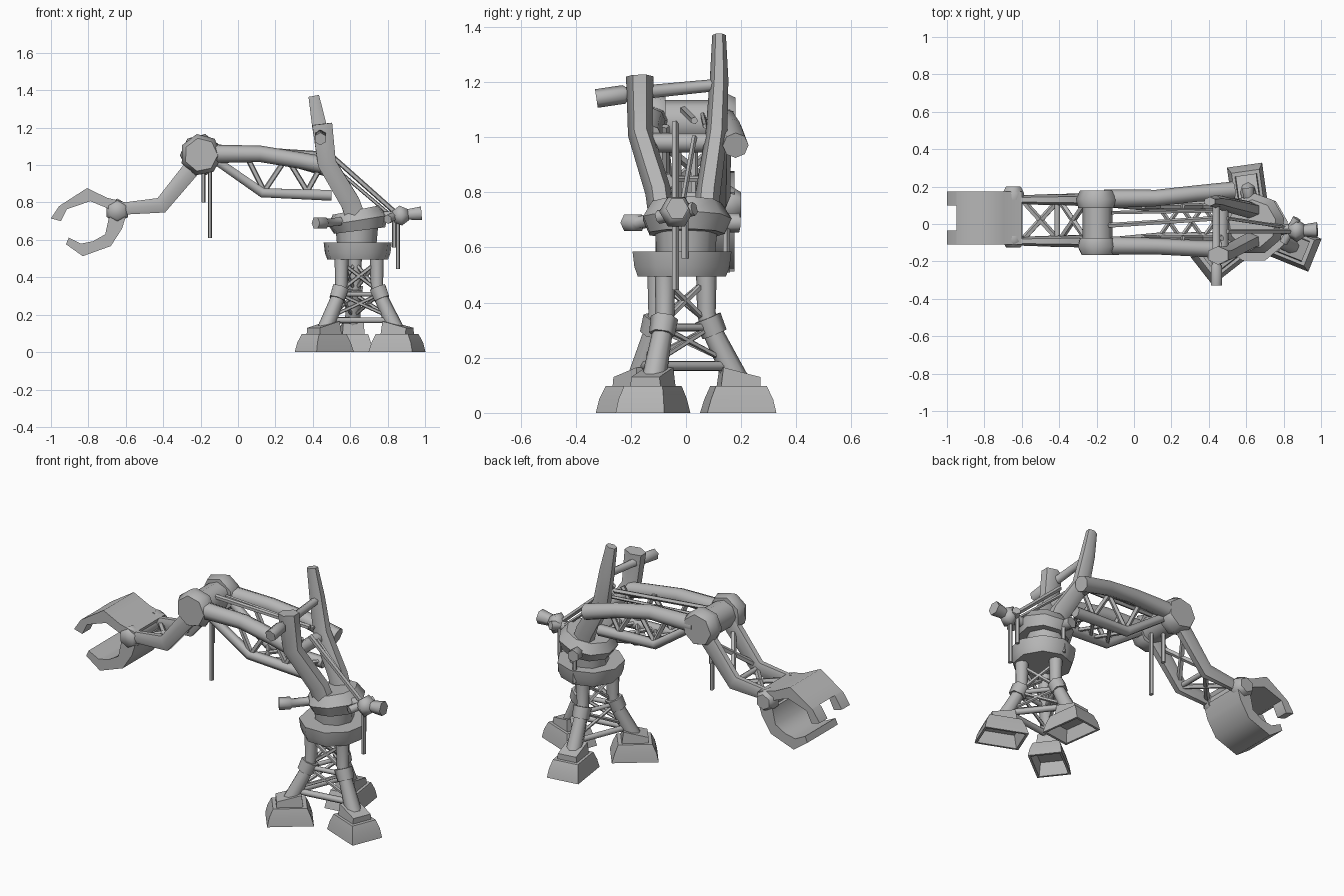
import bpy, bmesh, math
from mathutils import Vector as V

grey = bpy.data.materials.new("worn_grey")
grey.diffuse_color = (0.47, 0.47, 0.47, 1)


def loft(name, rings, angle=58):
    """Skin a list of equal-length point rings and cap both ends."""
    n = len(rings[0])
    verts = [tuple(p) for ring in rings for p in ring]
    faces = [(k * n + i, k * n + (i + 1) % n, (k + 1) * n + (i + 1) % n, (k + 1) * n + i)
             for k in range(len(rings) - 1) for i in range(n)]
    faces += [tuple(reversed(range(n))), tuple(range(len(verts) - n, len(verts)))]
    me = bpy.data.meshes.new(name)
    me.from_pydata(verts, [], faces)
    me.materials.append(grey)
    me.polygons.foreach_set("use_smooth", [True] * len(faces))
    bm = bmesh.new()
    bm.from_mesh(me)
    bmesh.ops.recalc_face_normals(bm, faces=bm.faces)
    bm.to_mesh(me)
    bm.free()
    me.set_sharp_from_angle(angle=math.radians(angle))
    ob = bpy.data.objects.new(name, me)
    bpy.context.collection.objects.link(ob)
    return ob


def tube(name, pts, r, sides=6, a=1.0, b=1.0, turn=0.0):
    """Polygonal tube along pts; r is one radius or one per point."""
    pts = [V(p) for p in pts]
    rad = r if isinstance(r, (list, tuple)) else [r] * len(pts)
    rings = []
    for k, p in enumerate(pts):
        t = V()
        if k > 0:
            t += (p - pts[k - 1]).normalized()
        if k < len(pts) - 1:
            t += (pts[k + 1] - p).normalized()
        t.normalize()
        ref = V((0, 0, 1)) if abs(t.y) > 0.8 else V((0, 1, 0))
        u = (ref - t * ref.dot(t)).normalized()
        w = t.cross(u)
        rings.append([p + u * (rad[k] * a * math.cos(2 * math.pi * i / sides + turn))
                      + w * (rad[k] * b * math.sin(2 * math.pi * i / sides + turn))
                      for i in range(sides)])
    return loft(name, rings, 62 if sides < 7 else 50)


def plate(name, profile, y0, y1):
    """Side profile (x, z) extruded across y."""
    return loft(name, [[(x, y, z) for x, z in profile] for y in (y0, y1)], 60)


CX, CY = 0.64, -0.035


def polar(deg, r, z, side=0.0):
    c, s = math.cos(math.radians(deg)), math.sin(math.radians(deg))
    return V((CX + c * r - s * side, CY + s * r + c * side, z))


def slab(name, deg, levels):
    """Radial block; each level is inner r, outer r, half width, inner z, outer z."""
    loft(name, [[polar(deg, r0, z0, -w), polar(deg, r1, z1, -w),
                 polar(deg, r1, z1, w), polar(deg, r0, z0, w)]
                for r0, r1, w, z0, z1 in levels])


# Tripod: hollow feet, ankles, legs and knee collars
LEGS = (98, 218, 338)
for d in LEGS:
    slab("foot", d, [(0.13, 0.32, 0.07, 0.075, 0.075), (0.115, 0.34, 0.082, 0, 0),
                     (0.10, 0.353, 0.095, 0, 0), (0.115, 0.342, 0.088, 0.05, 0.05),
                     (0.135, 0.32, 0.075, 0.098, 0.098)])
    slab("ankle", d, [(0.155, 0.30, 0.06, 0.09, 0.09), (0.165, 0.30, 0.055, 0.165, 0.13)])
    tube("leg", [polar(d, 0.225, 0.11), polar(d, 0.125, 0.31), polar(d, 0.11, 0.36),
                 polar(d, 0.11, 0.53)], [0.045, 0.036, 0.034, 0.038], 8)
    tube("knee_collar", [polar(d, 0.14, 0.285), polar(d, 0.115, 0.345)], [0.047, 0.05], 6)

# Bracing between the legs
for i in range(3):
    p, q = LEGS[i], LEGS[(i + 1) % 3]
    for z, r, t in ((0.17, 0.19, 0.018), (0.31, 0.125, 0.014)):
        tube("leg_strut", [polar(p, r, z), polar(q, r, z)], t)
    for m, n in ((p, q), (q, p)):
        tube("leg_brace", [polar(m, 0.18, 0.19), polar(n, 0.125, 0.31)], 0.010, 5)
        tube("leg_brace", [polar(m, 0.115, 0.33), polar(n, 0.11, 0.48)], 0.011, 5)

# Turntable
tube("lower_ring", [(CX, -0.02, 0.495), (CX, -0.02, 0.53), (CX, -0.02, 0.585)],
     [0.165, 0.178, 0.185], 9)
tube("turntable_neck", [(0.635, 0, 0.57), (0.635, 0, 0.68)], [0.105, 0.115], 8)
tube("upper_ring", [(0.65, 0, 0.65), (0.643, 0, 0.705), (0.632, 0, 0.76)],
     [0.14, 0.165, 0.13], 9)

# Locking pins around the turntable
for d, r in ((98, 0.23), (218, 0.285)):
    tube("turntable_pin", [polar(d, 0.12, 0.70), polar(d, r - 0.07, 0.69),
                           polar(d, r - 0.06, 0.69), polar(d, r, 0.69)],
         [0.025, 0.025, 0.035, 0.035], 6)
tube("rear_arm", [(0.72, -0.02, 0.72), (0.86, -0.035, 0.73)], 0.03)
tube("rear_hub", [(0.83, -0.035, 0.725), (0.87, -0.035, 0.73), (0.91, -0.035, 0.735)],
     [0.035, 0.062, 0.035], 6)
tube("rear_pin", [(0.89, -0.035, 0.735), (0.98, -0.032, 0.742)], [0.03, 0.042], 6)
tube("turntable_side_pin", [(0.80, -0.10, 0.71), (0.87, 0.03, 0.74)], 0.025)

# Hanging cables and back stays
for x, y, z0, z1 in ((0.855, -0.04, 0.445, 0.72), (0.835, -0.005, 0.56, 0.72),
                     (0.63, 0.145, 0.51, 0.70), (-0.15, -0.03, 0.61, 1.0),
                     (-0.185, 0.03, 0.80, 1.0)):
    tube("hanging_cable", [(x, y, z0), (x, y, z1)], 0.013, 5, 1.1, 0.9)
tube("back_stay", [(0.86, -0.04, 0.73), (0.50, -0.04, 1.05)], 0.014, 5)
tube("back_stay", [(0.83, -0.02, 0.72), (0.50, 0.03, 1.0)], 0.010, 5)

# Twin masts and the bar across them
tube("front_mast", [(0.64, -0.085, 0.69), (0.60, -0.10, 0.80), (0.475, -0.165, 1.01),
                    (0.45, -0.168, 1.22)], [0.06, 0.06, 0.057, 0.062], 6, 0.8, 1.0)
tube("back_mast", [(0.64, 0.07, 0.69), (0.60, 0.08, 0.80), (0.475, 0.11, 1.01),
                   (0.435, 0.12, 1.21), (0.405, 0.12, 1.37)],
     [0.06, 0.06, 0.053, 0.045, 0.033], 6, 0.75, 1.0)
tube("mast_bar", [(0.44, -0.325, 1.14), (0.44, -0.225, 1.155), (0.44, -0.215, 1.157),
                  (0.44, 0.12, 1.19)], [0.034, 0.034, 0.025, 0.022], 6)
tube("boom_pivot", [(0.47, -0.15, 0.98), (0.47, 0.17, 0.98)], 0.035, 8)

# Boom: upper rails, lower chords, lattice
for y, yend, xend, zend in ((-0.115, -0.135, 0.46, 1.0), (0.135, 0.18, 0.53, 0.97)):
    s = -1 if y < 0 else 1
    tube("boom_rail", [(-0.16, y, 1.06), (0.12, y + s * 0.004, 1.06),
                       (0.33, (y + yend) / 2 + s * 0.005, 1.025), (xend, yend, zend)],
         [0.05, 0.044, 0.044, 0.047], 8)
    c = 0.01 + s * 0.085
    tube("boom_chord", [(-0.14, y * 0.85, 1.04), (0.13, c, 0.852), (0.50, c, 0.838)],
         [0.026, 0.029, 0.033], 6)
    xs = [0.05, 0.14, 0.26, 0.37, 0.47]
    for i in range(len(xs) - 1):
        ends = [(xs[i + j], c, 0.86 if (i + j) % 2 else 1.04) for j in (0, 1)]
        tube("boom_lattice", ends, 0.015, 5)
for i, x in enumerate((0.13, 0.25, 0.37)):
    for f in (-1, 1):
        tube("boom_cross_brace", [(x, 0.01 - f * 0.085, 0.85),
                                  (x + 0.12, 0.01 + f * 0.085, 0.845)], 0.012, 5)
tube("boom_cable", [(-0.16, -0.01, 1.10), (0.45, 0.03, 1.06)], 0.014, 5)
tube("boom_cable", [(-0.12, 0.06, 1.08), (0.45, 0.07, 1.04)], 0.010, 5)

# Elbow
tube("elbow_axle", [(-0.195, -0.12, 1.055), (-0.195, 0.13, 1.055)], 0.08, 8)
for y0, y1 in ((-0.075, -0.165), (0.085, 0.18)):
    m = (y0 + y1) / 2
    tube("elbow_hub", [(-0.198, y0, 1.055), (-0.198, m, 1.055), (-0.198, y1, 1.055)],
         [0.10, 0.113, 0.09], 7, turn=0.2)

# Forearm with lattice
for y in (-0.092, 0.13):
    tube("forearm_rail", [(-0.20, y, 1.04), (-0.41, y, 0.785), (-0.64, y, 0.765)],
         [0.055, 0.05, 0.036], 6, 0.62, 1.0)
tube("forearm_strut", [(-0.41, -0.09, 0.785), (-0.41, 0.13, 0.785)], 0.016)
for (xa, za), (xb, zb) in (((-0.25, 0.98), (-0.40, 0.80)), ((-0.40, 0.78), (-0.60, 0.765))):
    for ya, yb in ((-0.09, 0.13), (0.13, -0.09)):
        tube("forearm_brace", [(xa, ya, za), (xb, yb, zb)], 0.016, 5)

# Wrist
tube("wrist_axle", [(-0.645, -0.10, 0.755), (-0.645, 0.17, 0.755)], 0.045, 8)
for y0, y1 in ((-0.065, -0.125), (0.13, 0.20)):
    tube("wrist_nut", [(-0.645, y0, 0.755), (-0.645, (y0 + y1) / 2, 0.755),
                       (-0.645, y1, 0.755)], [0.062, 0.066, 0.045], 6)

# Claw: broad upper jaw with two short hooked fingers, and a lower scoop
Y0, Y1 = -0.11, 0.175
plate("upper_jaw", [(-0.60, 0.80), (-0.70, 0.825), (-0.807, 0.877), (-0.95, 0.785),
                    (-0.912, 0.765), (-0.79, 0.807), (-0.70, 0.77), (-0.63, 0.73)], Y0, Y1)
for y0, y1 in ((Y0, Y0 + 0.075), (Y1 - 0.075, Y1)):
    plate("upper_finger", [(-0.93, 0.797), (-0.957, 0.78), (-1.0, 0.715), (-0.947, 0.70),
                           (-0.914, 0.766)], y0, y1)
plate("lower_jaw", [(-0.595, 0.74), (-0.62, 0.66), (-0.68, 0.567), (-0.83, 0.513),
                    (-0.92, 0.577), (-0.905, 0.612), (-0.84, 0.58), (-0.775, 0.593),
                    (-0.71, 0.63), (-0.69, 0.72)], Y0, Y1)
